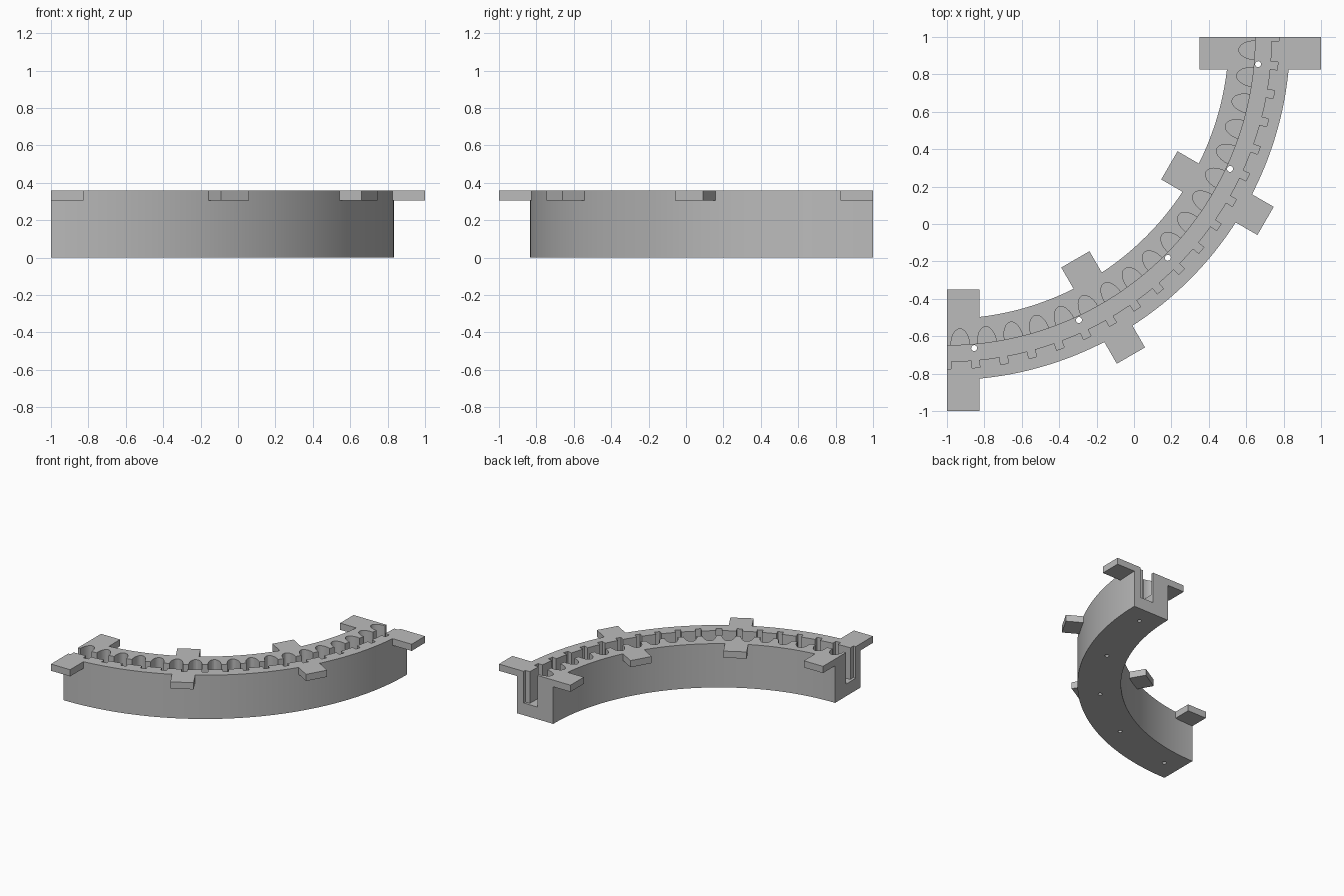
import bpy, bmesh
from math import sin, cos, pi, radians

old = bpy.data.objects.get("Cube")
if old:
    bpy.data.objects.remove(old, do_unlink=True)

TOP = 0.36
FLOOR = 0.10
POCKET_FLOOR = 0.18
STEP = 5            # degrees between teeth
MID = 1.67          # track centre radius

grey = bpy.data.materials.new("plain grey")
grey.use_nodes = True
grey.diffuse_color = (0.5, 0.5, 0.5, 1)
grey.node_tree.nodes["Principled BSDF"].inputs["Base Color"].default_value = (0.5, 0.5, 0.5, 1)


def polar(r, deg):
    """Point on the quarter circle, whose centre is the back left corner."""
    a = radians(deg)
    return (-1 + r * sin(a), 1 - r * cos(a))


def local(deg, r, along):
    """Point at radius r, shifted sideways along the tangent."""
    a = radians(deg)
    x, y = polar(r, deg)
    return (x + along * cos(a), y + along * sin(a))


def prism(name, outline, z0, z1):
    bm = bmesh.new()
    face = bm.faces.new([bm.verts.new((x, y, z0)) for x, y in outline])
    ext = bmesh.ops.extrude_face_region(bm, geom=[face])
    moved = [v for v in ext["geom"] if isinstance(v, bmesh.types.BMVert)]
    bmesh.ops.translate(bm, verts=moved, vec=(0, 0, z1 - z0))
    bmesh.ops.recalc_face_normals(bm, faces=bm.faces[:])
    mesh = bpy.data.meshes.new(name)
    bm.to_mesh(mesh)
    bm.free()
    mesh.materials.append(grey)
    ob = bpy.data.objects.new(name, mesh)
    bpy.context.collection.objects.link(ob)
    return ob


def combine(target, tools, operation):
    for tool in tools:
        mod = target.modifiers.new(tool.name, "BOOLEAN")
        mod.operation = operation
        mod.solver = "EXACT"
        mod.object = tool
    graph = bpy.context.evaluated_depsgraph_get()
    mesh = bpy.data.meshes.new_from_object(target.evaluated_get(graph))
    target.modifiers.clear()
    target.data = mesh
    for tool in tools:
        bpy.data.objects.remove(tool, do_unlink=True)


def block(name, deg, r0, r1, a0, a1, z0, z1):
    corners = [(r0, a0), (r1, a0), (r1, a1), (r0, a1)]
    return prism(name, [local(deg, r, a) for r, a in corners], z0, z1)


# Curved body
angles = [90 * i / 72 for i in range(73)]
outline = [polar(1.835, a) for a in angles] + [polar(1.507, a) for a in reversed(angles)]
track = prism("curved_track", outline, 0, TOP)

# Mounting tabs: long ones at both ends, short ones between
tabs = [block("end_tab_a", 0, 1.35, 2.0, 0, 0.174, 0.305, TOP),
        block("end_tab_b", 90, 1.35, 2.0, -0.174, 0, 0.305, TOP)]
tabs += [block("middle_tab", d, 1.373, 1.967, -0.087, 0.087, 0.305, TOP) for d in (30, 60)]
combine(track, tabs, "UNION")

# Slot with square notches along its outer wall
outer = []
for k in range(0, 91, STEP):
    outer += [polar(1.735, k - 0.7), polar(1.775, k - 0.7),
              polar(1.775, k + 0.7), polar(1.735, k + 0.7), polar(1.735, k + 2.5)]
inner = [polar(1.65, a) for a in range(92, -3, -1)]
cutters = [prism("slot_cutter", outer + inner, FLOOR, 0.5)]

# Rounded pockets along the inner wall
for k in range(18):
    deg = STEP * (k + 0.5)
    arch = [local(deg, 1.65 - 0.088 * sin(pi * i / 12), 0.05 * cos(pi * i / 12)) for i in range(13)]
    arch += [local(deg, 1.68, -0.05), local(deg, 1.68, 0.05)]
    cutters.append(prism("pocket_cutter", arch, POCKET_FLOOR, 0.5))

# Screw holes through the floor
for deg in (5, 25, 45, 65, 85):
    x, y = polar(MID, deg)
    ring = [(x + 0.016 * cos(pi * i / 8), y + 0.016 * sin(pi * i / 8)) for i in range(16)]
    cutters.append(prism("hole_cutter", ring, -0.1, 0.2))
combine(track, cutters, "DIFFERENCE")

# Smooth curves, crisp edges
bpy.ops.object.select_all(action="DESELECT")
track.select_set(True)
bpy.context.view_layer.objects.active = track
bpy.ops.object.shade_smooth_by_angle(angle=radians(25))
